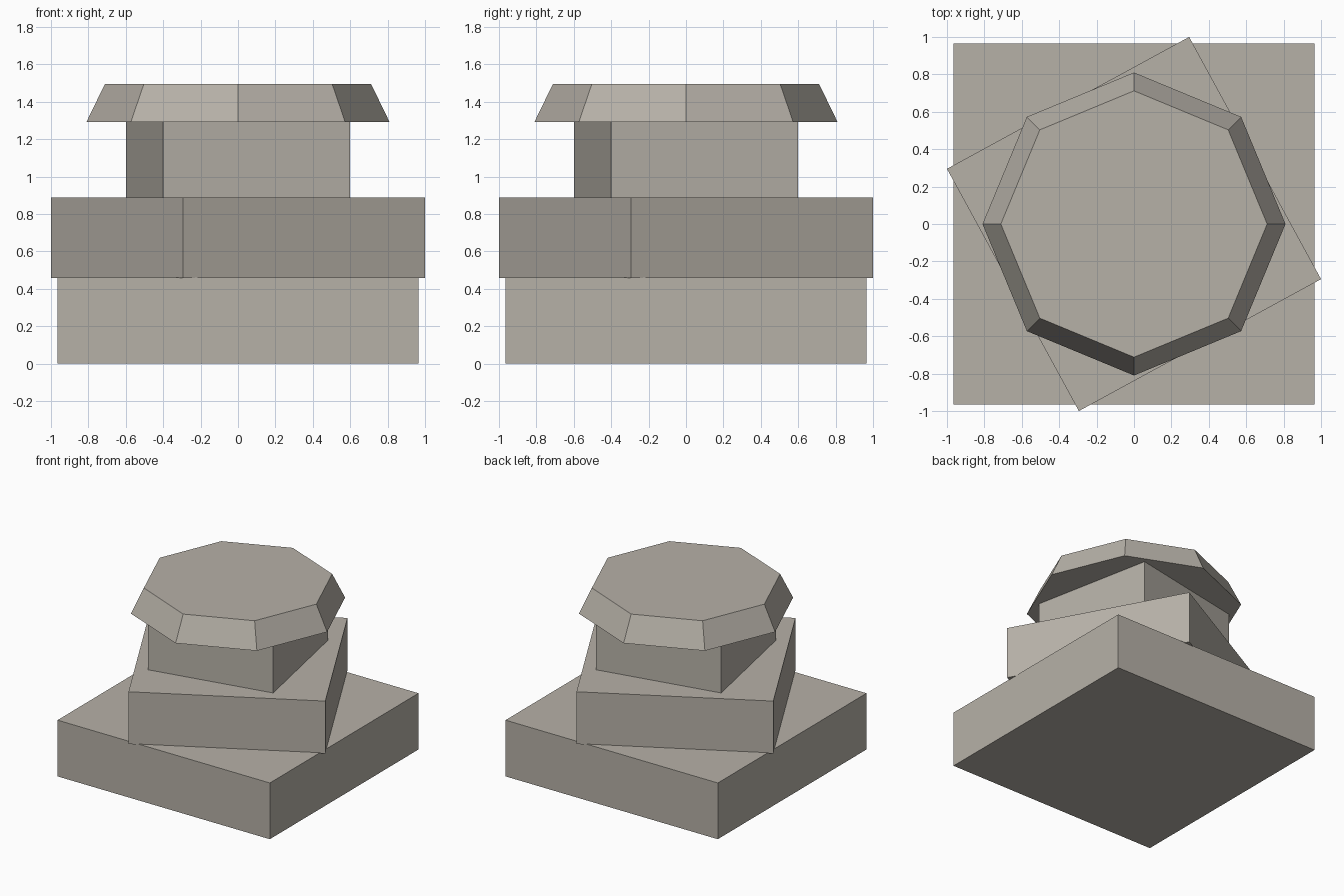
import bpy
from math import atan2, cos, sin, tau

cube = bpy.data.objects.get("Cube")
if cube:
    bpy.data.objects.remove(cube, do_unlink=True)

# Single stone colour
stone = bpy.data.materials.new("warm_grey_stone")
stone.use_nodes = True
colour = (0.47, 0.44, 0.39, 1)
stone.diffuse_color = colour
stone.node_tree.nodes["Principled BSDF"].inputs["Base Color"].default_value = colour


def ring(sides, radius, turn, z):
    return [(radius * cos(turn + tau * i / sides),
             radius * sin(turn + tau * i / sides), z) for i in range(sides)]


def slab(name, sides, bottom_radius, top_radius, turn, bottom, top):
    """Closed flat-sided block, optionally tapered."""
    verts = ring(sides, bottom_radius, turn, bottom) + ring(sides, top_radius, turn, top)
    faces = [tuple(reversed(range(sides))), tuple(range(sides, 2 * sides))]
    for i in range(sides):
        j = (i + 1) % sides
        faces.append((i, j, j + sides, i + sides))
    mesh = bpy.data.meshes.new(name)
    mesh.from_pydata(verts, [], faces)
    mesh.materials.append(stone)
    obj = bpy.data.objects.new(name, mesh)
    bpy.context.collection.objects.link(obj)
    return obj


def square_block(name, corner, bottom, top):
    """Square block turned so that one corner lands on the given point."""
    x, y = corner
    radius = (x * x + y * y) ** 0.5
    return slab(name, 4, radius, radius, atan2(y, x), bottom, top)


# Stacked blocks, each twisted against the one below
square_block("base_block", (0.965, 0.965), 0, 0.462)
square_block("middle_block", (0.295, 1.0), 0.458, 0.888)
square_block("upper_block", (0.4, 0.6), 0.885, 1.295)

# Tapered eight-sided cap
slab("cap", 8, 0.81, 0.712, 0, 1.293, 1.495)
